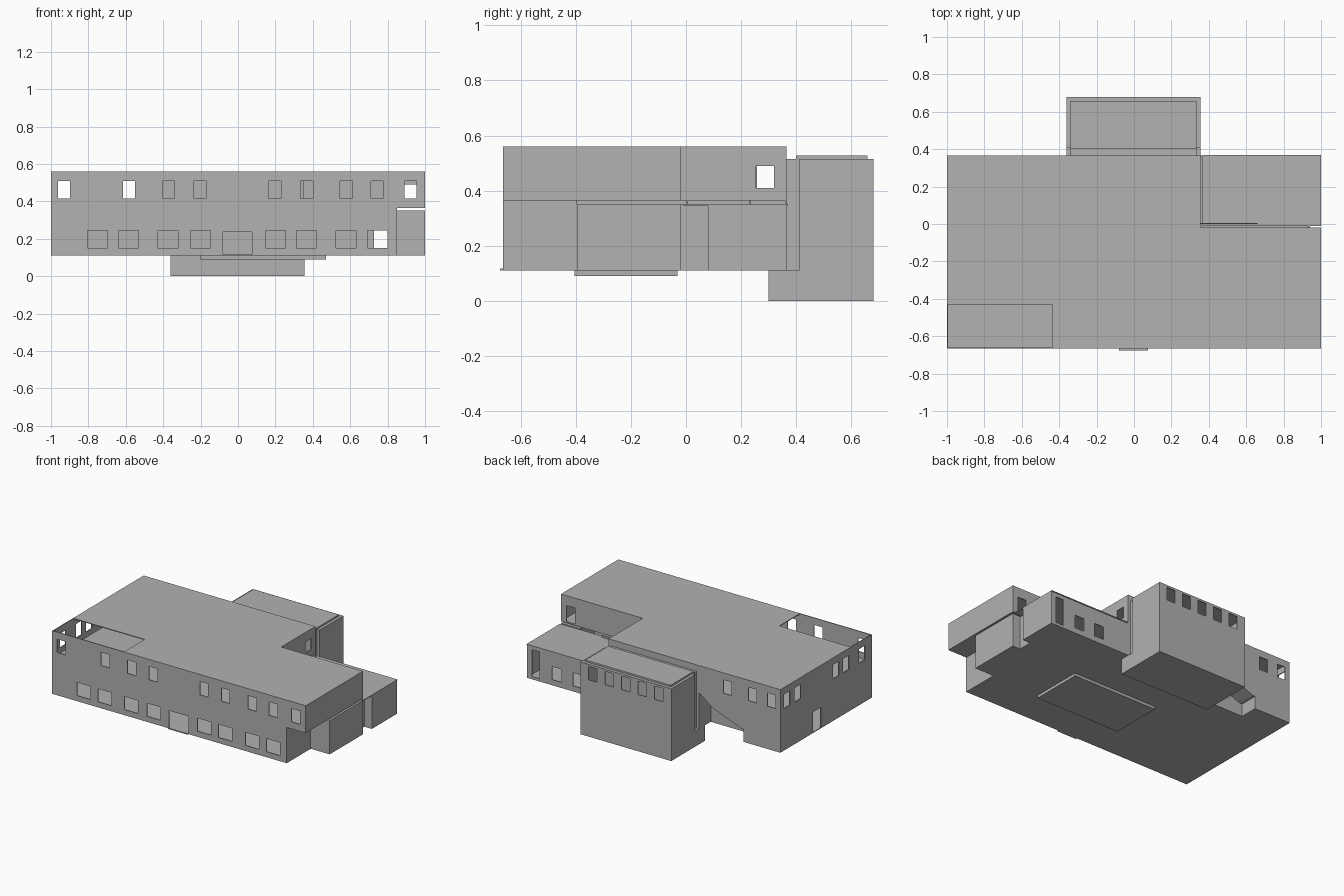
import bpy, bmesh
from mathutils import Vector

cube = bpy.data.objects.get("Cube")
if cube:
    bpy.data.objects.remove(cube)

gray = bpy.data.materials.new("plain_gray")
gray.diffuse_color = (0.445, 0.445, 0.445, 1)
gray.use_nodes = True
gray.node_tree.nodes["Principled BSDF"].inputs["Base Color"].default_value = gray.diffuse_color

THICK = 0.006
GROUND, LOW_TOP, MID, TOP = 0.11, 0.352, 0.365, 0.56


def finish(name, bm):
    me = bpy.data.meshes.new(name)
    bm.to_mesh(me)
    bm.free()
    me.materials.append(gray)
    ob = bpy.data.objects.new(name, me)
    bpy.context.collection.objects.link(ob)
    return ob


def prism(name, pts, offset):
    """Extrude a flat polygon of 3D points by an offset vector."""
    bm = bmesh.new()
    face = bm.faces.new([bm.verts.new(p) for p in pts])
    ext = bmesh.ops.extrude_face_region(bm, geom=[face])
    verts = [g for g in ext["geom"] if isinstance(g, bmesh.types.BMVert)]
    bmesh.ops.translate(bm, vec=Vector(offset), verts=verts)
    bmesh.ops.recalc_face_normals(bm, faces=bm.faces)
    return finish(name, bm)


def slab(name, pts, z0, z1):
    return prism(name, [(x, y, z0) for x, y in pts], (0, 0, z1 - z0))


def box(name, x0, x1, y0, y1, z0, z1):
    return slab(name, [(x0, y0), (x1, y0), (x1, y1), (x0, y1)], z0, z1)


def wall(name, p0, p1, z0, z1, holes=()):
    """Thin wall from p0 to p1 (counterclockwise in plan), with holes
    (start, end, bottom, top) in world units along the wall's axis."""
    a, b = Vector((*p0, 0)), Vector((*p1, 0))
    length = (b - a).length
    axis = 0 if abs(b.x - a.x) > abs(b.y - a.y) else 1
    cuts = []
    for h in holes:
        s, e = sorted((abs(h[0] - a[axis]), abs(h[1] - a[axis])))
        cuts.append((s, e, h[2], h[3]))
    us = sorted({0.0, length, *[c[0] for c in cuts], *[c[1] for c in cuts]})
    zs = sorted({z0, z1, *[c[2] for c in cuts], *[c[3] for c in cuts]})
    bm = bmesh.new()
    grid = [[bm.verts.new(a + (b - a) * (u / length) + Vector((0, 0, z)))
             for z in zs] for u in us]
    for i in range(len(us) - 1):
        for j in range(len(zs) - 1):
            cu, cz = (us[i] + us[i + 1]) / 2, (zs[j] + zs[j + 1]) / 2
            if not any(s < cu < e and l < cz < t for s, e, l, t in cuts):
                bm.faces.new((grid[i][j], grid[i + 1][j],
                              grid[i + 1][j + 1], grid[i][j + 1]))
    loose = [v for v in bm.verts if not v.link_faces]
    bmesh.ops.delete(bm, geom=loose, context="VERTS")
    bmesh.ops.dissolve_limit(bm, angle_limit=0.01, verts=bm.verts, edges=bm.edges)
    ob = finish(name, bm)
    mod = ob.modifiers.new("thickness", "SOLIDIFY")
    mod.thickness = THICK
    mod.offset = -1
    return ob


def row(centers, width, z0, z1):
    return [(c - width / 2, c + width / 2, z0, z1) for c in centers]


# Floors, decks and roofs
slab("ground_floor", [(-1, -.665), (.85, -.665), (.85, -.395), (1, -.395), (1, -.02),
                      (.94, -.02), (.94, .08), (1, .08), (1, .365), (-.36, .365),
                      (-.36, .235), (-.71, .235), (-.71, .365), (-1, .365)],
     GROUND, GROUND + THICK)
slab("upper_floor", [(-1, -.665), (1, -.665), (1, -.02), (.355, -.02),
                     (.355, .365), (-1, .365)], MID, MID + THICK)
slab("main_roof", [(-.435, -.665), (1, -.665), (1, -.02), (.355, -.02), (.355, .365),
                   (-1, .365), (-1, -.43), (-.435, -.43)], TOP - THICK, TOP)
box("side_ceiling", .85, 1, -.395, -.02, LOW_TOP - THICK, LOW_TOP)
box("wing_deck", .365, 1, -.01, .37, LOW_TOP - THICK, LOW_TOP)
box("under_plate", -.2, .47, -.405, -.03, .09, GROUND)

# Front walls
low_windows = row([-.75, -.585, -.375, -.2, .2, .365, .578, .745], .107, .15, .243)
door = [(-.08, .075, GROUND, .237)]
high_windows = row([-.93, -.583, -.372, -.203, .197, .367, .578, .743, .922],
                   .066, .415, .51)
wall("front_wall_lower", (-1, -.665), (.85, -.665), GROUND, MID, low_windows + door)
wall("front_wall_upper", (-1, -.665), (1, -.665), MID, TOP, high_windows)
box("front_threshold", -.08, .075, -.676, -.66, GROUND, GROUND + .008)

# Right side walls with the set-back corner and the entrance recess
wall("corner_side_wall", (.85, -.665), (.85, -.395), GROUND, MID)
wall("corner_front_wall", (.85, -.395), (1, -.395), GROUND, LOW_TOP)
wall("right_wall_lower", (1, -.395), (1, -.02), GROUND, LOW_TOP)
wall("recess_front", (1, -.02), (.94, -.02), GROUND, LOW_TOP)
wall("recess_back", (.94, -.02), (.94, .08), GROUND, LOW_TOP)
wall("recess_rear", (.94, .08), (1, .08), GROUND, LOW_TOP)
wall("wing_right_wall", (1, .08), (1, .365), GROUND, LOW_TOP)
wall("right_wall_upper", (1, -.665), (1, -.02), MID, TOP)
box("right_wall_post", .99, 1.0, .08, .12, GROUND, LOW_TOP)

# Rear walls
wall("wing_back_wall", (1, .365), (.355, .365), GROUND, LOW_TOP,
     row([.6, .765], .075, .15, .243) + [(.9, .96, .13, .32)])
wall("upper_rear_wall", (1, -.02), (.355, -.02), MID, TOP, [(.89, .955, .375, .49)])
wall("upper_inner_side", (.355, -.02), (.355, .365), MID, TOP, [(.255, .32, .41, .49)])
wall("upper_back_wall", (.355, .365), (-1, .365), MID, TOP,
     row([-.583, -.78, -.93], .066, .415, .51))
wall("lower_back_wall", (.355, .365), (-.36, .365), GROUND, MID)

# Niche under the stairs, with its sloping opening
slope = [(-.36, .365), (-.46, .29), (-.69, .2), (-.71, .2)]
outline = slope + [(-.71, GROUND), (-1, GROUND), (-1, MID)]
prism("niche_back_wall", [(x, .365, z) for x, z in outline], (0, -THICK, 0))
prism("stair_soffit", [(x, .36, z) for x, z in slope]
      + [(x, .36, z + .008) for x, z in reversed(slope[1:])], (0, -.125, 0))
wall("niche_inner_wall", (-.36, .235), (-.71, .235), GROUND, MID)
wall("niche_near_side", (-.36, .365), (-.36, .235), GROUND, MID)
wall("niche_far_side", (-.71, .235), (-.71, .365), GROUND, .2)

# Left wall
wall("left_wall_lower", (-1, .365), (-1, -.665), GROUND, MID, [(-.09, 0, GROUND, .26)])
wall("left_wall_upper", (-1, .365), (-1, -.665), MID, TOP,
     row([.29, .17, -.26, -.375, -.555], .066, .41, .51))

# Ground floor partition
wall("inner_partition", (-.95, 0), (.66, 0), GROUND + THICK, MID)

# Rear tower
wall("tower_right_wall", (.355, .41), (.355, .68), 0, .515)
wall("tower_back_wall", (.355, .68), (-.36, .68), 0, .515,
     row([.26, .13, 0, -.13, -.26], .066, .405, .5))
wall("tower_left_wall", (-.36, .68), (-.36, .41), 0, .515)
wall("tower_front_wall", (-.36, .41), (.355, .41), 0, .515)
box("tower_base", -.36, .355, .41, .68, 0, THICK)
box("tower_roof", -.36, .355, .41, .68, .515 - THICK, .515)
box("tower_roof_plate", -.34, .335, .40, .658, .515, .527)
box("tower_link", -.34, .335, .36, .412, GROUND, .515)
box("tower_link_base", -.36, .355, .30, .412, 0, GROUND)
